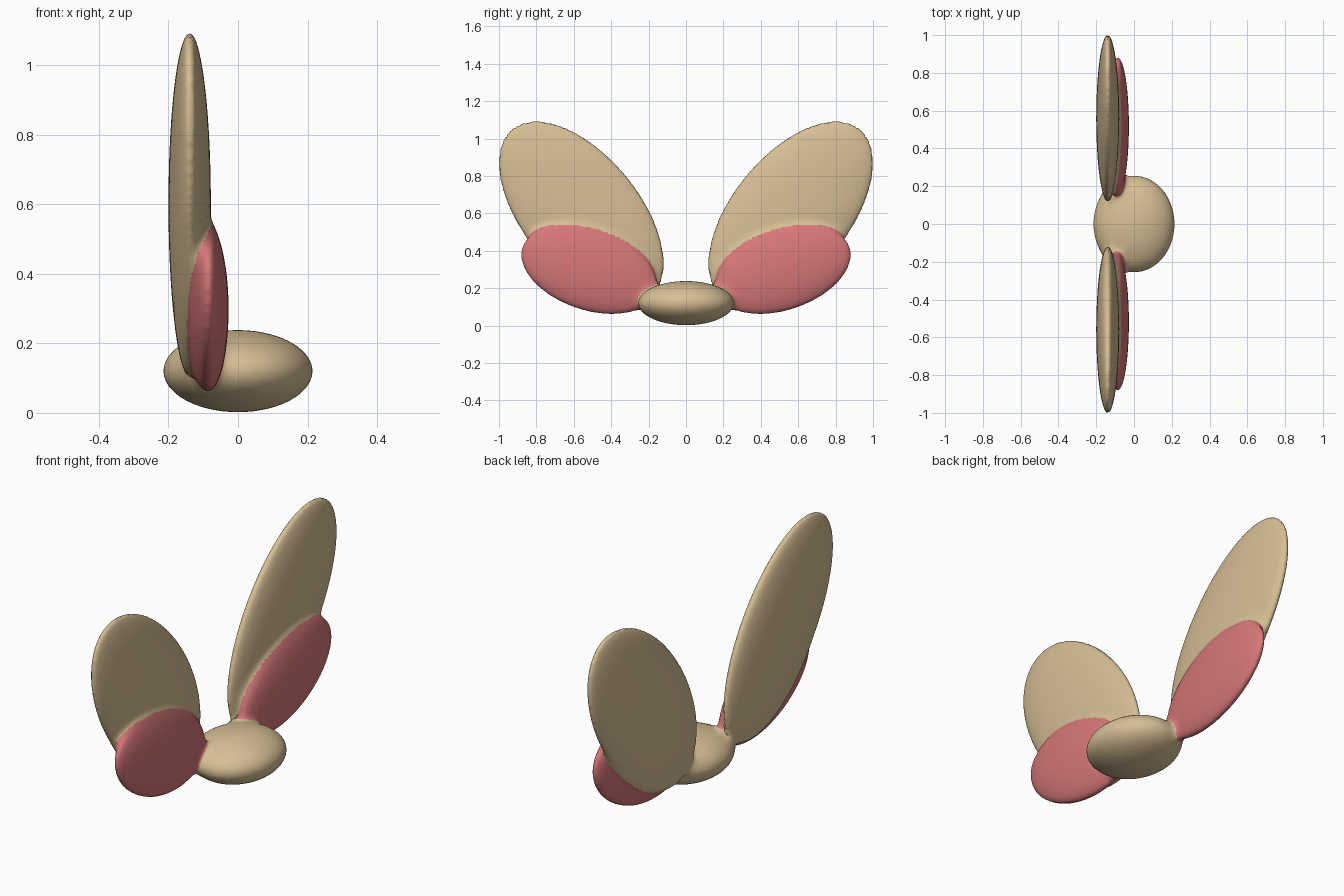
import bpy, bmesh, math
from mathutils import Vector, Matrix

if "Cube" in bpy.data.objects:
    bpy.data.objects.remove(bpy.data.objects["Cube"])

# Parts: centre, radii, tilt in the YZ plane (degrees), material index
PARTS = [
    ((0.0, 0.0, 0.12), (0.214, 0.255, 0.118), 0.0, 0),         # body
    ((-0.139, 0.56, 0.60), (0.061, 0.581, 0.311), 50.6, 0),    # upper wing
    ((-0.086, 0.52, 0.2975), (0.059, 0.374, 0.213), 19.0, 1),  # lower wing
]
BLEND = 0.045


def material(name, rgb):
    m = bpy.data.materials.new(name)
    m.diffuse_color = (*rgb, 1.0)
    m.use_nodes = True
    m.node_tree.nodes["Principled BSDF"].inputs["Base Color"].default_value = m.diffuse_color
    return m


tan = material("warm tan", (0.68, 0.52, 0.30))
pink = material("soft pink", (0.68, 0.185, 0.19))


# Distance to one ellipsoid, the +y side standing in for both
def dist(part, x, y, z):
    (cx, cy, cz), (a, b, c), ang, _ = part
    t = math.radians(ang)
    co, si = math.cos(t), math.sin(t)
    dy, dz = abs(y) - cy, z - cz
    u, v, w = (x - cx) / a, (dy * co + dz * si) / b, (dz * co - dy * si) / c
    k0 = math.sqrt(u * u + v * v + w * w)
    k1 = math.sqrt((u / a) ** 2 + (v / b) ** 2 + (w / c) ** 2)
    return k0 * (k0 - 1.0) / max(k1, 1e-6)


# Soft union of all parts, giving filleted joints
def field(x, y, z):
    d = dist(PARTS[0], x, y, z)
    for p in PARTS[1:]:
        e = dist(p, x, y, z)
        h = max(BLEND - abs(d - e), 0.0) / BLEND
        d = min(d, e) - h * h * BLEND * 0.25
    return d


# Raw overlapping ellipsoids, wings on both sides
bm = bmesh.new()
for centre, radii, ang, _ in PARTS:
    for side in ((1,) if centre[1] == 0 else (1, -1)):
        pos = Vector((centre[0], side * centre[1], centre[2]))
        mat = (Matrix.Translation(pos)
               @ Matrix.Rotation(math.radians(side * ang), 4, 'X')
               @ Matrix.Diagonal((*radii, 1.0)))
        bmesh.ops.create_uvsphere(bm, u_segments=64, v_segments=40,
                                  radius=1.0, matrix=mat)
mesh = bpy.data.meshes.new("winged_body")
bm.to_mesh(mesh)
bm.free()
obj = bpy.data.objects.new("winged_body", mesh)
bpy.context.collection.objects.link(obj)

# Fuse into one skin
mod = obj.modifiers.new("fuse", 'REMESH')
mod.mode = 'VOXEL'
mod.voxel_size = 0.0125
deps = bpy.context.evaluated_depsgraph_get()
skin = bpy.data.meshes.new_from_object(obj.evaluated_get(deps))
obj.modifiers.clear()
obj.data = skin
bpy.data.meshes.remove(mesh)
skin.name = "winged_body"

# Pull the skin onto the soft union
E = 0.001
for v in skin.vertices:
    x, y, z = v.co
    for _ in range(4):
        f = field(x, y, z)
        if abs(f) < 0.0003:
            break
        gx = (field(x + E, y, z) - f) / E
        gy = (field(x, y + E, z) - f) / E
        gz = (field(x, y, z + E) - f) / E
        s = f / max(gx * gx + gy * gy + gz * gz, 0.2)
        s = max(-0.03, min(0.03, s))
        x, y, z = x - s * gx, y - s * gy, z - s * gz
    v.co = (x, y, z)

# Colour each face by its nearest part
skin.materials.clear()
skin.materials.append(tan)
skin.materials.append(pink)
for f in skin.polygons:
    f.material_index = min(PARTS, key=lambda p: dist(p, *f.center))[3]
    f.use_smooth = True
skin.update()
